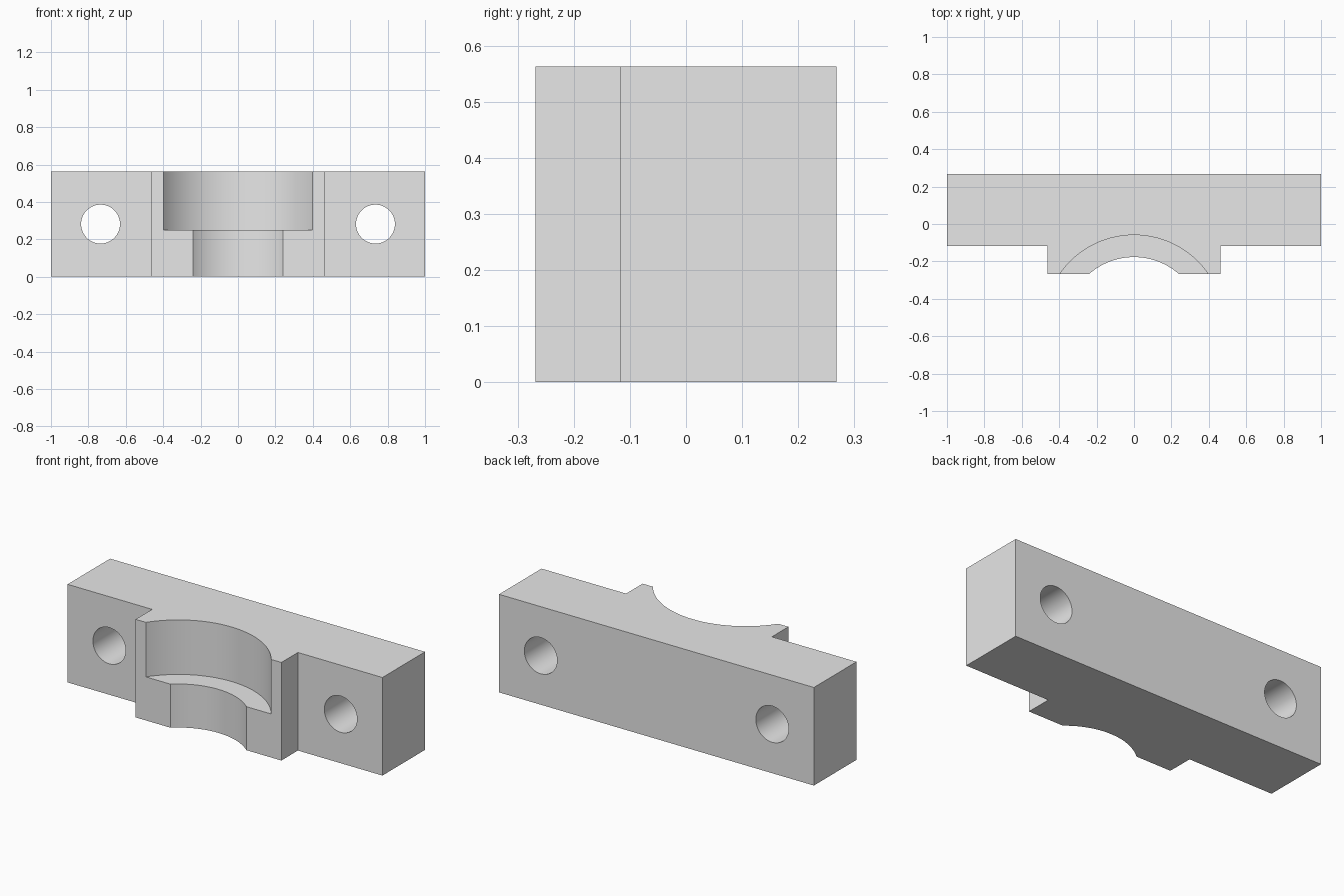
import bpy
import bmesh
import math

old = bpy.data.objects.get("Cube")
if old:
    bpy.data.objects.remove(old, do_unlink=True)

HEIGHT = 0.563
BACK, SHOULDER, FRONT = 0.268, -0.118, -0.268
BOSS = 0.463        # half width of the raised middle
BORE_Y = -0.542     # shared axis of both bores
STEP_Z = 0.25       # ledge between the bores

grey = bpy.data.materials.new("plain grey")
grey.use_nodes = True
grey.diffuse_color = (0.8, 0.8, 0.8, 1)
grey.node_tree.nodes["Principled BSDF"].inputs["Base Color"].default_value = (0.8, 0.8, 0.8, 1)


def cylinder(name, radius, depth, location, rotation=(0, 0, 0)):
    bpy.ops.mesh.primitive_cylinder_add(vertices=96, radius=radius, depth=depth,
                                        location=location, rotation=rotation)
    ob = bpy.context.object
    ob.name = name
    ob.hide_render = True
    ob.data.materials.append(grey)
    return ob


# Clamp body: stepped outline, mirrored and extruded upwards
half = [(1, BACK), (1, SHOULDER), (BOSS, SHOULDER), (BOSS, FRONT)]
outline = half + [(-x, y) for x, y in reversed(half)]
bm = bmesh.new()
base = bm.faces.new([bm.verts.new((x, y, 0)) for x, y in outline])
top = bmesh.ops.extrude_face_region(bm, geom=[base])["geom"]
bmesh.ops.translate(bm, vec=(0, 0, HEIGHT),
                    verts=[v for v in top if isinstance(v, bmesh.types.BMVert)])
bmesh.ops.recalc_face_normals(bm, faces=bm.faces)
mesh = bpy.data.meshes.new("clamp_body")
bm.to_mesh(mesh)
bm.free()
body = bpy.data.objects.new("clamp_body", mesh)
bpy.context.collection.objects.link(body)
mesh.materials.append(grey)

# Narrow bore right through, wide bore above the ledge
cutters = [
    cylinder("narrow_bore", 0.365, 2, (0, BORE_Y, 0.3)),
    cylinder("wide_bore", 0.483, 1, (0, BORE_Y, STEP_Z + 0.5)),
]
# Bolt holes from front to back
for side, x in (("left", 0.735), ("right", -0.735)):
    cutters.append(cylinder(side + "_bolt_hole", 0.104, 2, (x, 0, HEIGHT / 2),
                            (math.pi / 2, 0, 0)))

bpy.ops.object.select_all(action="DESELECT")
body.select_set(True)
bpy.context.view_layer.objects.active = body
for cutter in cutters:
    mod = body.modifiers.new(cutter.name, "BOOLEAN")
    mod.operation = "DIFFERENCE"
    mod.solver = "EXACT"
    mod.object = cutter
    bpy.ops.object.modifier_apply(modifier=mod.name)
for cutter in cutters:
    bpy.data.objects.remove(cutter, do_unlink=True)

# Smooth bores, crisp edges
bpy.ops.object.shade_smooth_by_angle(angle=math.radians(30))
